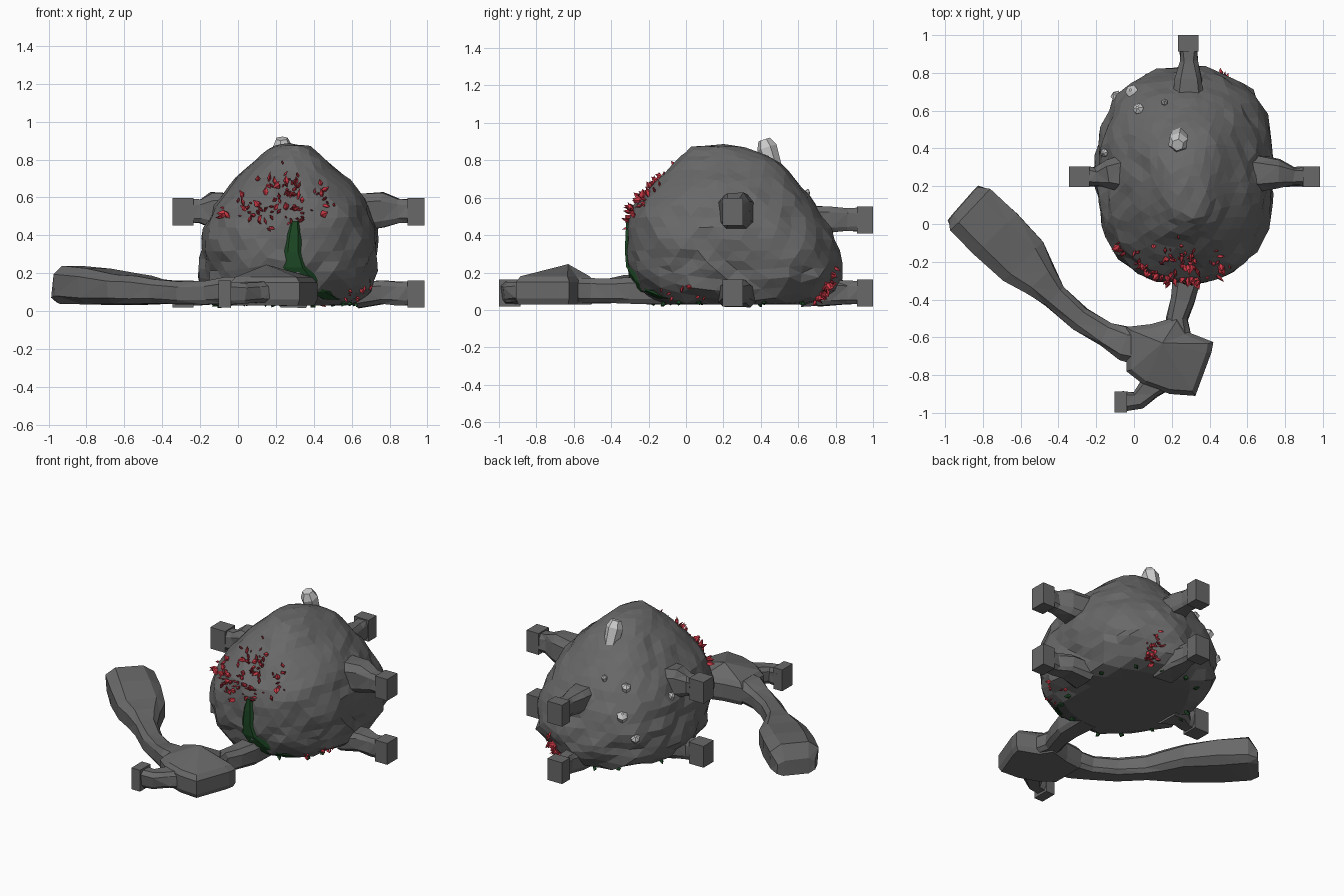
import bpy, bmesh, math, random
from mathutils import Vector, Matrix, noise
from mathutils.bvhtree import BVHTree

if "Cube" in bpy.data.objects:
    bpy.data.objects.remove(bpy.data.objects["Cube"])

random.seed(4)


def mat(name, col):
    m = bpy.data.materials.new(name)
    m.diffuse_color = (*col, 1)
    m.use_nodes = True
    m.node_tree.nodes["Principled BSDF"].inputs["Base Color"].default_value = m.diffuse_color
    return m


STONE = mat("stone", (0.14, 0.14, 0.14))
RED = mat("red", (0.6, 0.04, 0.06))
GREEN = mat("green", (0.012, 0.065, 0.018))
PALE = mat("pale", (0.6, 0.6, 0.6))


def finish(name, bm, m):
    bmesh.ops.recalc_face_normals(bm, faces=bm.faces)
    me = bpy.data.meshes.new(name)
    bm.to_mesh(me)
    bm.free()
    me.materials.append(m)
    ob = bpy.data.objects.new(name, me)
    bpy.context.collection.objects.link(ob)
    return ob


def lerp_rows(rows, t):
    for a, b in zip(rows, rows[1:]):
        if t <= b[0]:
            f = (t - a[0]) / (b[0] - a[0])
            return [p + (q - p) * f for p, q in zip(a, b)][1:]
    return rows[-1][1:]


# Main boulder: sphere remapped to a profile of (polar fraction, z, x0, x1, y0, y1)
PROFILE = [(0, .885, .27, .27, .2, .2), (.08, .87, .18, .38, .03, .32),
           (.2, .79, .08, .48, -.06, .5), (.3, .69, -.02, .59, -.15, .59),
           (.4, .57, -.12, .68, -.27, .69), (.5, .44, -.18, .73, -.31, .78),
           (.6, .3, -.2, .74, -.315, .82), (.7, .18, -.19, .73, -.29, .84),
           (.78, .08, -.15, .69, -.23, .79), (.83, .03, -.1, .61, -.16, .7),
           (1, .03, .27, .27, .27, .27)]
bm = bmesh.new()
bmesh.ops.create_icosphere(bm, subdivisions=4, radius=1)
for v in bm.verts:
    t = math.acos(max(-1, min(1, v.co.z))) / math.pi
    a = math.atan2(v.co.y, v.co.x)
    z, x0, x1, y0, y1 = lerp_rows(PROFILE, t)
    c, s = math.cos(a), math.sin(a)
    k = (abs(c) ** 2.4 + abs(s) ** 2.4) ** (-1 / 2.4)
    p = Vector(((x0 + x1) / 2 + (x1 - x0) / 2 * c * k,
                (y0 + y1) / 2 + (y1 - y0) / 2 * s * k, z))
    if t < .81:
        amp = .018 + .036 * max(0, 1 - z / .65) * (1 if s > -.8 else .5)
        n = noise.noise(p * 7) * .8 + noise.noise(p * 13 + Vector((3, 1, 7))) * .6
        p += Vector((c, s, .35 * v.co.z)) * n * amp * min(1, t * 4)
        p += noise.noise_vector(p * 20) * .008
    v.co = p
bm.normal_update()
tree = BVHTree.FromBMesh(bm)
finish("boulder", bm, STONE)


# Faceted tunnels swept along points (x, y, z, half width, half height)
def tunnel(name, pts, jitter=.006):
    bm = bmesh.new()
    rings = []
    sec = [(1, .55), (.6, 1), (-.6, 1), (-1, .55), (-1, -.6), (-.7, -1), (.7, -1), (1, -.6)]
    for i, p in enumerate(pts):
        a, b = pts[max(0, i - 1)], pts[min(len(pts) - 1, i + 1)]
        d = Vector((b[0] - a[0], b[1] - a[1], 0)).normalized()
        side = Vector((-d.y, d.x, 0))
        rings.append([bm.verts.new(
            Vector(p[:3]) + side * u * p[3] + Vector((0, 0, w * p[4]))
            + Vector([random.uniform(-jitter, jitter) for _ in range(2)]
                     + [random.uniform(0, jitter)])) for u, w in sec])
    for r, q in zip(rings, rings[1:]):
        for j in range(8):
            bm.faces.new((r[j], r[(j + 1) % 8], q[(j + 1) % 8], q[j]))
    bm.faces.new(rings[0])
    bm.faces.new(rings[-1])
    bmesh.ops.triangulate(bm, faces=bm.faces[:])
    return finish(name, bm, STONE)


def block(name, c, s):
    bm = bmesh.new()
    bmesh.ops.create_cube(bm, size=1)
    for v in bm.verts:
        v.co = Vector(c) + Vector([a * b for a, b in zip(v.co, s)])
    finish(name, bm, STONE)


# Side and back stubs, upper and lower, each ending in a block
for level, zs, zb in (("upper", .525, .48), ("lower", .09, .09)):
    flare = 1.5 if level == "upper" else 1.0
    h = .062
    for side, x0, x1, xc, w in (("left", -.04, -.24, -.29, .11), ("right", .63, .9, .94, .09)):
        xm = (x0 + x1) / 2
        tunnel(f"{level}_{side}_stub", [(x0, .27, zs - .01, .1, h * flare * 1.1),
               (xm, .265, zs + .005, .075, h * flare), (x1 + (xm - x1) * .4, .25, zs, .048, h),
               (x1, .25, zs, .05, h)])
        block(f"{level}_{side}_block", (xc, .25, zs), (w, .11, .145))
    tunnel(f"{level}_back_stub", [(.29, .62, zb, .09, h * 1.2), (.29, .77, zb, .07, h * 1.1),
           (.29, .86, zb, .045, h), (.29, .93, zb, .045, h)])
    block(f"{level}_back_block", (.287, .957, zb), (.11, .086, .145))

# Left chamber with its winding passage
tunnel("left_chamber_passage", [
    (-.905, .11, .095, .12, .05), (-.865, .075, .135, .15, .1), (-.73, -.06, .125, .155, .095),
    (-.585, -.2, .112, .15, .08), (-.5, -.29, .108, .1, .075), (-.42, -.38, .1, .07, .065),
    (-.29, -.5, .093, .065, .06), (-.15, -.585, .093, .065, .06),
    (-.05, -.635, .105, .095, .07), (.08, -.66, .105, .1, .07)])

# Front chamber: chamfered polygon with a ridge
outline = [(-.04, -.545), (.09, -.53), (.23, -.49), (.28, -.57), (.42, -.625), (.41, -.68),
           (.325, -.91), (.19, -.9), (.05, -.85), (-.04, -.78)]
bm = bmesh.new()
rings = []
for z, k in ((.03, .93), (.06, 1), (.15, 1), (.18, .88)):
    rings.append([bm.verts.new((.18 + (x - .18) * k, -.7 + (y + .7) * k, z)) for x, y in outline])
for r, q in zip(rings, rings[1:]):
    for j in range(10):
        bm.faces.new((r[j], r[(j + 1) % 10], q[(j + 1) % 10], q[j]))
bm.faces.new(rings[0])
peak = bm.verts.new((.15, -.63, .245))
for j in range(10):
    bm.faces.new((rings[3][j], rings[3][(j + 1) % 10], peak))
finish("front_chamber", bm, STONE)

tunnel("front_connector", [(.23, -.6, .1, .07, .065), (.23, -.5, .1, .055, .065),
       (.26, -.4, .1, .06, .065), (.28, -.3, .1, .075, .07), (.28, -.1, .1, .08, .075)])
tunnel("front_branch", [(.16, -.8, .1, .08, .06), (.08, -.87, .095, .06, .055),
       (.02, -.93, .09, .047, .055), (-.05, -.937, .09, .05, .06)])
block("front_branch_block", (-.07, -.942, .09), (.065, .113, .145))

# Green growth draped down the front
bm = bmesh.new()
rows = []
for x, z, w in ((.3, .475, .025), (.295, .4, .045), (.29, .31, .055), (.3, .23, .08),
                (.35, .16, .09), (.42, .1, .085), (.5, .06, .06)):
    row = []
    for u, off in ((-1, -.01), (-.5, .014), (.5, .014), (1, -.01)):
        hit = tree.ray_cast(Vector((x + u * w, -2, z)), Vector((0, 1, 0)))[0]
        row.append(bm.verts.new(hit + Vector((0, -off, 0))))
    rows.append(row)
for r, q in zip(rows, rows[1:]):
    for j in range(3):
        bm.faces.new((r[j], r[j + 1], q[j + 1], q[j]))
finish("green_growth", bm, GREEN).modifiers.new("thickness", "SOLIDIFY").thickness = .01


# Small diamond shapes set on the boulder surface
def diamond(bm, pos, nrm, size, spread=.6):
    d = (nrm + Vector([random.uniform(-spread, spread) for _ in range(3)])).normalized()
    m = (Matrix.Translation(pos + d * size[2] * .5) @ d.to_track_quat('Z', 'Y').to_matrix().to_4x4()
         @ Matrix.Rotation(random.uniform(0, 3), 4, 'Z') @ Matrix.Diagonal((*size, 1)))
    bmesh.ops.create_uvsphere(bm, u_segments=4, v_segments=2, radius=1, matrix=m)


bm = bmesh.new()
clusters = [(.26, .63, .06, .05, 45, 1), (.12, .54, .06, .03, 25, 1), (.28, .51, .09, .05, 16, 1),
            (-.07, .52, .015, .02, 6, 1), (.42, .57, .07, .07, 12, 1), (.62, .1, .04, .03, 8, 1),
            (.47, .11, .025, .05, 32, -1)]
for x, z, sx, sz, n, d in clusters:
    for _ in range(n):
        o = Vector((random.gauss(x, sx), -2 * d, max(.05, random.gauss(z, sz))))
        pos, nrm, *_ = tree.ray_cast(o, Vector((0, d, 0)))
        if pos:
            s = random.uniform(.45, 1.3)
            diamond(bm, pos, nrm, (.016 * s, .008 * s, .028 * s), .8)
finish("red_leaves", bm, RED)

# Green buds around the foot of the boulder
bm = bmesh.new()
for i in range(14):
    a = i * math.tau / 14 + random.uniform(-.15, .15)
    d = Vector((math.cos(a), math.sin(a), 0))
    pos, nrm, *_ = tree.ray_cast(Vector((.27, .27, .04)) + d * 2, -d)
    if pos:
        diamond(bm, pos, Vector((d.x * .5, d.y * .5, -.2)), (.018, .014, .026), .2)
finish("green_buds", bm, GREEN)


# Pale crystals: hexagonal shafts with blunt tips
def crystal(name, base, axis, r, h, tip=.45):
    bm = bmesh.new()
    for r1, r2, z0, z1 in ((r * .8, r, 0, .75), (r, r * tip, .75, 1)):
        bmesh.ops.create_cone(bm, cap_ends=True, segments=6, radius1=r1, radius2=r2,
                              depth=(z1 - z0) * h, matrix=Matrix.Translation((0, 0, (z0 + z1) / 2 * h)))
    bmesh.ops.remove_doubles(bm, verts=bm.verts, dist=.0005)
    rot = Vector(axis).to_track_quat('Z', 'Y').to_matrix().to_4x4()
    bm.transform(Matrix.Translation(base) @ rot)
    finish(name, bm, PALE)


crystal("main_crystal", (.24, .475, .74), (-.05, -.3, .9), .055, .18, .6)
for i, (a, z, r) in enumerate(((2.2, .56, .03), (2.15, .4, .035), (2.3, .25, .03),
                              (2.9, .46, .022), (1.85, .6, .018))):
    d = Vector((math.cos(a), math.sin(a), 0))
    pos, nrm, *_ = tree.ray_cast(Vector((.27, .27, z)) + d * 2, -d)
    crystal(f"small_crystal_{i + 1}", pos - nrm * .03, nrm * .6 + Vector((0, 0, .8)), r, .07, .2)
